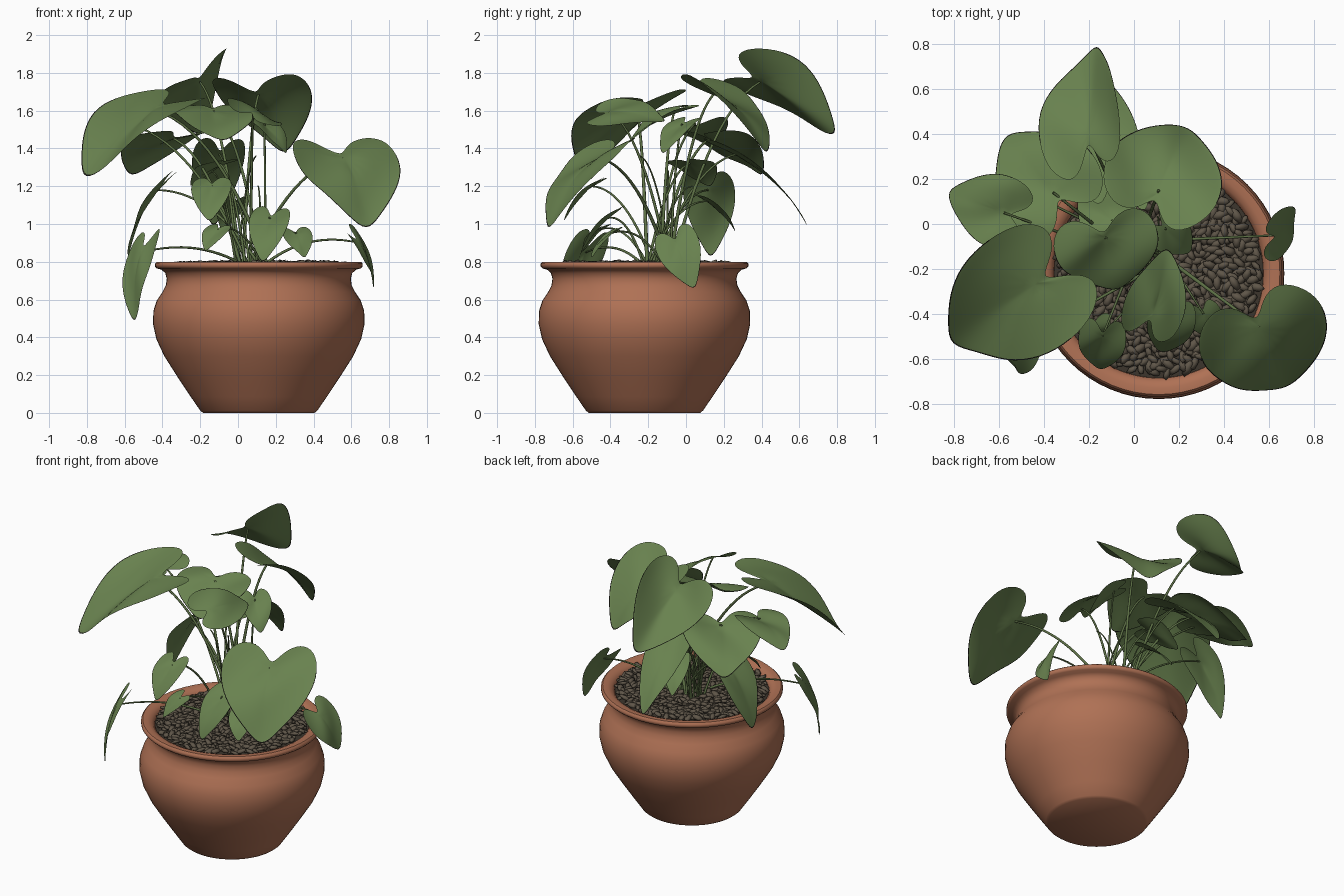
import bpy, bmesh, math, random
from mathutils import Vector, Matrix, Euler

random.seed(4)
cube = bpy.data.objects.get("Cube")
if cube:
    bpy.data.objects.remove(cube)


def material(name, r, g, b):
    m = bpy.data.materials.new(name)
    m.use_nodes = True
    m.diffuse_color = (r, g, b, 1)
    bsdf = m.node_tree.nodes["Principled BSDF"]
    bsdf.inputs["Base Color"].default_value = (r, g, b, 1)
    bsdf.inputs["Roughness"].default_value = 0.8
    return m


TERRACOTTA = material("terracotta", 0.43, 0.165, 0.09)
LEAF = material("leaf green", 0.14, 0.222, 0.078)
EDGE = material("dry leaf edge", 0.012, 0.012, 0.008)
STEM = material("stem green", 0.11, 0.165, 0.06)
PEBBLE = material("pebble brown", 0.115, 0.093, 0.066)
SOIL = material("dark soil", 0.045, 0.036, 0.026)

POT = Vector((0.11, -0.22, 0))


def finish(name, bm, mats, angle=None):
    me = bpy.data.meshes.new(name)
    bm.to_mesh(me)
    bm.free()
    for m in mats:
        me.materials.append(m)
    ob = bpy.data.objects.new(name, me)
    bpy.context.collection.objects.link(ob)
    for p in me.polygons:
        p.use_smooth = True
    if angle:
        bpy.ops.object.select_all(action="DESELECT")
        ob.select_set(True)
        bpy.context.view_layer.objects.active = ob
        bpy.ops.object.shade_smooth_by_angle(angle=math.radians(angle))
    return ob


def lathe(name, profile, mat, steps=64):
    bm = bmesh.new()
    vs = [bm.verts.new((r, 0, z)) for r, z in profile]
    es = [bm.edges.new(pair) for pair in zip(vs, vs[1:])]
    bmesh.ops.spin(bm, geom=vs + es, axis=(0, 0, 1), cent=(0, 0, 0),
                   steps=steps, angle=math.tau, use_duplicate=False)
    bmesh.ops.remove_doubles(bm, verts=bm.verts, dist=1e-4)
    bmesh.ops.recalc_face_normals(bm, faces=bm.faces)
    ob = finish(name, bm, [mat], 45)
    ob.location = POT
    return ob


# Pot: round belly, narrow neck, flared rim, hollow top
lathe("pot", [(0, 0), (0.295, 0), (0.31, 0.012), (0.36, 0.085), (0.43, 0.19),
              (0.5, 0.3), (0.542, 0.39), (0.56, 0.47), (0.558, 0.54),
              (0.54, 0.595), (0.51, 0.64), (0.492, 0.675), (0.487, 0.71),
              (0.495, 0.74), (0.515, 0.758), (0.54, 0.765), (0.55, 0.775),
              (0.55, 0.79), (0.54, 0.8), (0.51, 0.8), (0.485, 0.79),
              (0.468, 0.77), (0.462, 0.73)], TERRACOTTA)
lathe("soil", [(0, 0.77), (0.466, 0.765)], SOIL)

# Pebbles: flattened seeds spread in a sunflower pattern
bm = bmesh.new()
COUNT = 620
for i in range(COUNT):
    r = 0.45 * math.sqrt((i + 0.5) / COUNT)
    a = i * 2.39996
    s = random.uniform(0.8, 1.2)
    turn = Euler((random.uniform(-0.5, 0.5), random.uniform(-0.5, 0.5),
                  random.uniform(0, math.tau))).to_matrix().to_4x4()
    place = Matrix.Translation((r * math.cos(a), r * math.sin(a),
                                random.uniform(0.775, 0.792)))
    size = Matrix.Diagonal((0.038 * s, 0.019 * s, 0.012 * s, 1))
    bmesh.ops.create_icosphere(bm, subdivisions=1, radius=1,
                               matrix=place @ turn @ size)
finish("pebbles", bm, [PEBBLE]).location = POT

# Half outline of a heart-shaped leaf, from the notch to the tip
HALF = [(0, -0.03), (0.1, -0.26), (0.28, -0.4), (0.48, -0.28), (0.55, 0.02),
        (0.51, 0.32), (0.37, 0.62), (0.16, 0.9)]
OUTLINE = HALF + [(0, 1.08)] + [(-u, v) for u, v in HALF[:0:-1]]


def leaf(name, base, tip, side, width, droop=0.14, cup=0.03):
    """Heart leaf hung at base, pointing to tip, with its width along side."""
    base, tip, side = Vector(base), Vector(tip), Vector(side)
    length = (tip - base).length
    d = (tip - base).normalized()
    side = (side - side.dot(d) * d).normalized()
    n = side.cross(d)
    if n.z < 0:
        n = -n
    phase = random.uniform(0, math.tau)

    def point(u, v):
        bend = droop * (0.25 - (v - 0.5) ** 2) * 2 * length
        lift = cup * abs(2 * u) ** 1.3 * width
        wave = 0.04 * width * math.sin(5 * v + 7 * u + phase)
        return base + side * u * width + d * v * length + n * (bend + lift + wave)

    bm = bmesh.new()
    rings = [[bm.verts.new(point(u * t, v * t)) for u, v in OUTLINE]
             for t in (0.35, 0.7, 0.95, 0.99, 1.0)]
    hub = bm.verts.new(point(0, 0))
    for i in range(len(OUTLINE)):
        j = (i + 1) % len(OUTLINE)
        bm.faces.new((hub, rings[0][i], rings[0][j]))
        for k, (inner, outer) in enumerate(zip(rings, rings[1:])):
            f = bm.faces.new((inner[i], outer[i], outer[j], inner[j]))
            # Withered strip round the tip half only
            f.material_index = int(k == 3 and OUTLINE[i][1] + OUTLINE[j][1] > 0.2)
    bmesh.ops.recalc_face_normals(bm, faces=bm.faces)
    ob = finish(name, bm, [LEAF, EDGE])
    sub = ob.modifiers.new("smooth", "SUBSURF")
    sub.levels = sub.render_levels = 2
    stem(name + "_stem", base, 0.005 + 0.007 * min(width, 0.5))


def stem(name, end, radius):
    """Arching stalk from the middle of the pot to end."""
    root = Vector((0.07 + random.uniform(-0.09, 0.09),
                   -0.15 + random.uniform(-0.08, 0.08), 0.77))
    mid = root.lerp(end, 0.45)
    mid.z = root.z + (end.z - root.z) * 0.75 + 0.1
    cu = bpy.data.curves.new(name, "CURVE")
    cu.dimensions = "3D"
    cu.bevel_depth = radius
    cu.bevel_resolution = 2
    sp = cu.splines.new("POLY")
    steps = 14
    sp.points.add(steps)
    for i, p in enumerate(sp.points):
        t = i / steps
        q = root.lerp(mid, t).lerp(mid.lerp(end, t), t)
        p.co = (*q, 1)
        p.radius = 1.2 - 0.5 * t
    cu.materials.append(STEM)
    ob = bpy.data.objects.new(name, cu)
    bpy.context.collection.objects.link(ob)


# Tall leaves at the back
leaf("back_top_leaf", (-.2, .39, 1.75), (-.17, .77, 1.48), (.31, .12, .2), .42, cup=.18)
leaf("back_left_leaf", (.11, .15, 1.69), (.24, .43, 1.4), (1, -.32, .02), .5, cup=.1)
leaf("back_right_leaf", (-.36, .14, 1.46), (-.56, .39, 1.27), (.6, .5, .02), .46)
leaf("back_low_leaf", (-.1, .27, 1.37), (-.13, .64, 1.01), (1, 0, .1), .26)
# Leaves on the right
leaf("right_far_leaf", (-.58, .05, 1.53), (-.82, .14, 1.43), (.2, 1, .1), .31)
leaf("right_big_leaf", (-.43, -.26, 1.6), (-.79, -.52, 1.25), (-.22, .53, .17), .54, cup=.12)
leaf("right_hanging_leaf", (-.43, .12, 1.18), (-.58, .13, .84), (.1, 1, 0), .26)
leaf("right_low_leaf", (-.51, -.53, .85), (-.55, -.62, .5), (-.65, 1, .2), .23)
# Leaves on the left
leaf("left_big_leaf", (.56, -.46, 1.35), (.68, -.73, 1.0), (.5, .13, -.06), .55, cup=.05)
leaf("left_low_leaf", (.64, -.05, .9), (.72, .04, .67), (.1, 1, .2), .22)
# Middle and front leaves
leaf("centre_top_leaf", (-.13, -.06, 1.6), (-.08, -.28, 1.44), (1, .1, -.1), .44)
leaf("centre_front_leaf", (.08, -.4, 1.59), (.15, -.12, 1.55), (.22, -.04, -.12), .29)
leaf("centre_inner_leaf", (-.1, .02, 1.32), (-.24, .12, 1.2), (.5, .8, 0), .25)
leaf("centre_side_leaf", (.14, -.02, 1.53), (.25, -.12, 1.38), (.6, .7, 0), .18)
leaf("front_heart_leaf", (-.14, -.5, 1.2), (-.15, -.64, 1.02), (1, -.1, 0), .2)
leaf("front_low_leaf", (.17, -.42, 1.03), (.13, -.57, .81), (1, 0, .2), .2)
leaf("front_small_leaf", (-.11, -.46, .97), (-.17, -.54, .86), (1, -.4, 0), .13)
leaf("front_left_small_leaf", (.31, -.4, .95), (.35, -.5, .83), (1, .2, 0), .15)
leaf("inner_small_leaf", (-.02, .12, 1.12), (-.08, .26, .97), (1, .3, 0), .15)

# Young bare shoots
for i in range(3):
    a = 1 + i * 2.1
    stem(f"shoot_{i + 1}", Vector((0.02 + 0.16 * math.cos(a),
                                   -0.1 + 0.16 * math.sin(a), 1.2 + 0.08 * i)), 0.005)
